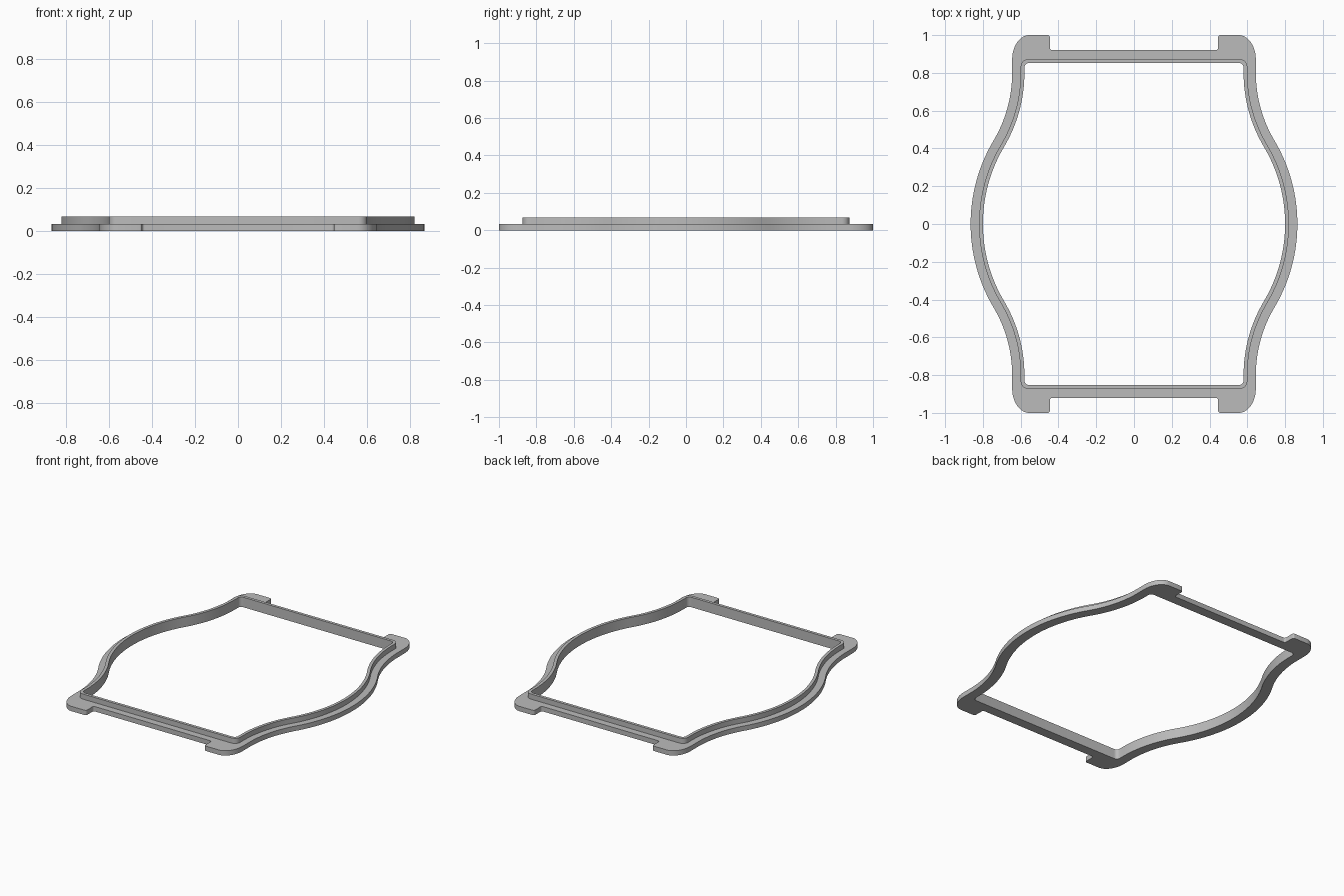
import bpy
import bmesh
from math import cos, sin, pi, hypot, atan2, radians

cube = bpy.data.objects.get("Cube")
if cube:
    bpy.data.objects.remove(cube)

BASE_TOP, RIM_TOP = 0.033, 0.068
WAIST_X, WAIST_Y = 1.345, 0.8      # centre of the concave side curve
BOW_RADIUS = 0.865                 # convex side curve, centred on the origin


def arc(cx, cy, rx, ry, start, end, steps):
    return [(cx + rx * cos(start + (end - start) * i / steps),
             cy + ry * sin(start + (end - start) * i / steps)) for i in range(steps + 1)]


def side_curve(inset):
    """Convex bow flowing tangentially into the concave waist."""
    bow = BOW_RADIUS - inset
    waist = hypot(WAIST_X, WAIST_Y) - bow
    meet = atan2(WAIST_Y, WAIST_X)
    return (arc(0, 0, bow, bow, 0, meet, 20)
            + arc(WAIST_X, WAIST_Y, waist, waist, pi + meet, pi, 16)[1:])


def opening(inset, top, fillet):
    """Quarter outline with a rounded square corner."""
    side = side_curve(inset)
    x = side[-1][0]
    return side + arc(x - fillet, top - fillet, fillet, fillet, 0, pi / 2, 6) + [(0, top)]


def lugged(bar, tip, lug_x, fillet):
    """Quarter outline with a strap lug at the corner."""
    side = side_curve(0)
    x = side[-1][0]
    f = fillet
    return (side + arc(x - 0.09, tip - 0.13, 0.09, 0.13, 0, pi / 2, 12)
            + arc(lug_x + f, tip - f, f, f, pi / 2, pi, 4)
            + arc(lug_x - f, bar + f, f, f, 0, -pi / 2, 4) + [(0, bar)])


def mirrored(quarter):
    half = quarter + [(-x, y) for x, y in reversed(quarter[:-1])]
    return half + [(x, -y) for x, y in reversed(half[1:-1])]


bm = bmesh.new()


def loop(outline, z):
    verts = [bm.verts.new((x, y, z)) for x, y in outline]
    return verts, [bm.edges.new((v, verts[(i + 1) % len(verts)])) for i, v in enumerate(verts)]


def wall(low, high):
    n = len(low[0])
    for i in range(n):
        j = (i + 1) % n
        bm.faces.new((low[0][i], low[0][j], high[0][j], high[0][i]))


def ring(outer, inner):
    bmesh.ops.triangle_fill(bm, edges=outer[1] + inner[1], use_beauty=True, use_dissolve=False)


base_outline = mirrored(lugged(0.92, 1.0, 0.445, 0.012))
rim_outline = mirrored(opening(0.045, 0.873, 0.04))
hole_outline = mirrored(opening(0.065, 0.853, 0.025))

base_low, base_high = loop(base_outline, 0), loop(base_outline, BASE_TOP)
rim_low, rim_high = loop(rim_outline, BASE_TOP), loop(rim_outline, RIM_TOP)
hole_low, hole_high = loop(hole_outline, 0), loop(hole_outline, RIM_TOP)

# Flat rings: underside, flange top, rim top
ring(base_low, hole_low)
ring(base_high, rim_low)
ring(rim_high, hole_high)
# Upright walls: flange edge, rim outside, opening
wall(base_low, base_high)
wall(rim_low, rim_high)
wall(hole_low, hole_high)
bmesh.ops.recalc_face_normals(bm, faces=bm.faces)

mesh = bpy.data.meshes.new("bezel_frame")
bm.to_mesh(mesh)
bm.free()
frame = bpy.data.objects.new("bezel_frame", mesh)
bpy.context.collection.objects.link(frame)

# Plain grey finish
grey = bpy.data.materials.new("plain_grey")
grey.use_nodes = True
colour = (0.5, 0.5, 0.5, 1)
grey.diffuse_color = colour
grey.node_tree.nodes["Principled BSDF"].inputs["Base Color"].default_value = colour
mesh.materials.append(grey)

bpy.ops.object.select_all(action="DESELECT")
frame.select_set(True)
bpy.context.view_layer.objects.active = frame
bpy.ops.object.shade_smooth_by_angle(angle=radians(30))
